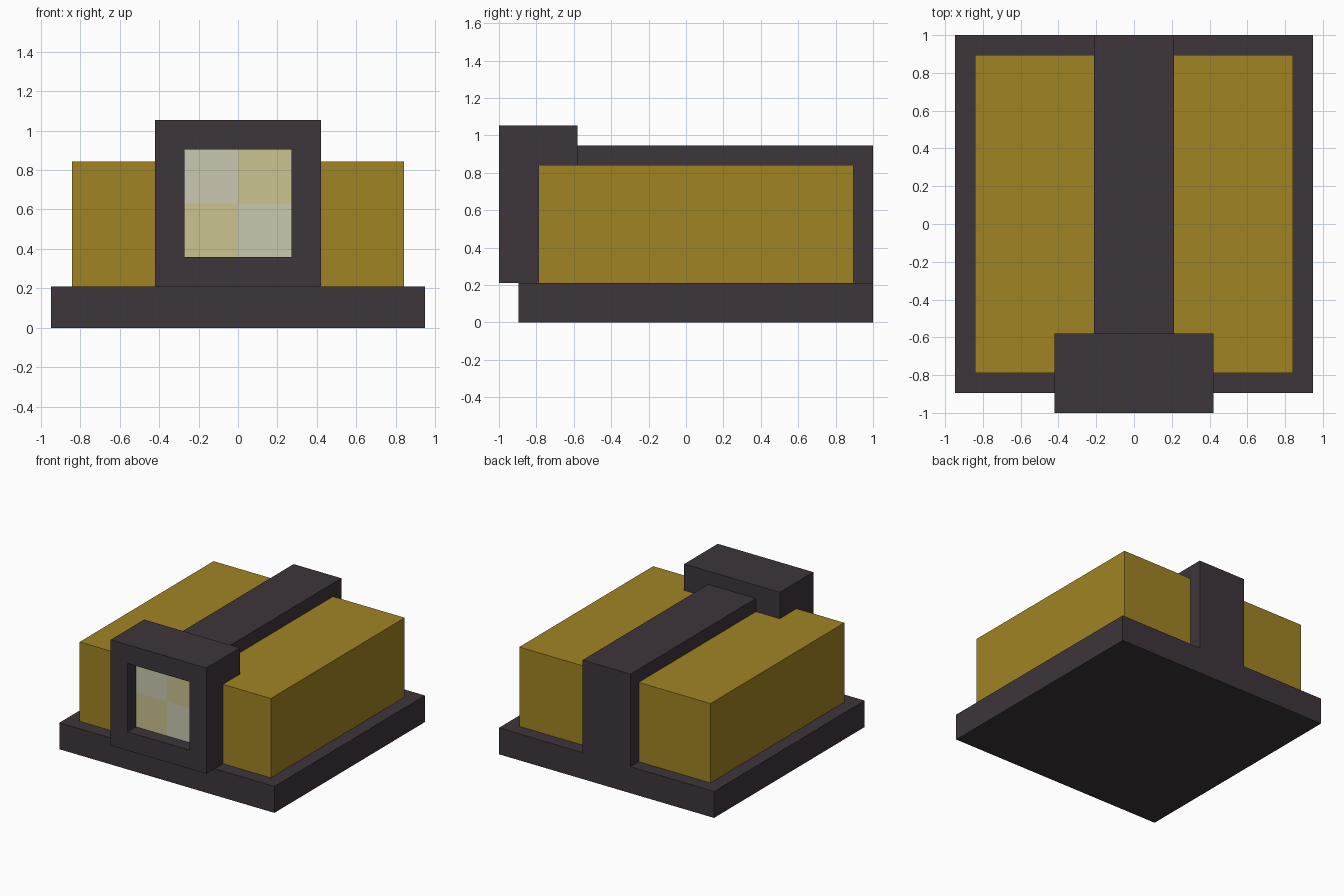
import bpy, bmesh

cube = bpy.data.objects.get("Cube")
if cube:
    bpy.data.objects.remove(cube, do_unlink=True)

U = 2 / 19  # block unit: the model is 19 units long


def material(name, rgb):
    lin = [((c / 255 + 0.055) / 1.055) ** 2.4 for c in rgb] + [1.0]
    m = bpy.data.materials.new(name)
    m.use_nodes = True
    m.diffuse_color = lin
    bsdf = next(n for n in m.node_tree.nodes if n.type == 'BSDF_PRINCIPLED')
    bsdf.inputs["Base Color"].default_value = lin
    bsdf.inputs["Roughness"].default_value = 0.8
    return m


dark = material("dark_charcoal", (61, 53, 59))
gold = material("dull_gold", (161, 132, 35))
pale_grey = material("pale_grey", (202, 200, 177))
pale_yellow = material("pale_yellow", (202, 196, 144))


def box(name, lo, hi, mats, shape=None):
    """Box between two corners given in block units."""
    bm = bmesh.new()
    bmesh.ops.create_cube(bm, size=1)
    for v in bm.verts:
        v.co = [U * (b if c > 0 else a) for c, a, b in zip(v.co, lo, hi)]
    if shape:
        shape(bm)
    me = bpy.data.meshes.new(name)
    bm.to_mesh(me)
    bm.free()
    for m in mats:
        me.materials.append(m)
    ob = bpy.data.objects.new(name, me)
    bpy.context.collection.objects.link(ob)
    return ob


def recessed_window(bm):
    """Sink a square window into the front face, with a 2 x 2 checker pane."""
    front = min(bm.faces, key=lambda f: f.calc_center_median().y)
    bmesh.ops.inset_region(bm, faces=[front], thickness=2 * U)
    pane = bmesh.ops.extrude_discrete_faces(bm, faces=[front])["faces"][0]
    bmesh.ops.translate(bm, verts=pane.verts, vec=(0, U, 0))
    bmesh.ops.subdivide_edges(bm, edges=pane.edges[:], cuts=1, use_grid_fill=True)
    mid = 6 * U
    for f in bm.faces:
        c = f.calc_center_median()
        if f.normal.y < -0.9 and abs(c.y + 8.5 * U) < 0.01:
            f.material_index = 1 if (c.x < 0) == (c.z > mid) else 2


# Base slab
box("base", (-9, -8.5, 0), (9, 9.5, 2), [dark])

# Main body block
box("body", (-8, -7.5, 2), (8, 8.5, 8), [gold])

# Strap running over the top and down the back
box("top_strap", (-2, -5.5, 8), (2, 9.5, 9), [dark])
box("back_strap", (-2, 8.5, 2), (2, 9.5, 8), [dark])

# Front housing with its recessed window
box("front_housing", (-4, -9.5, 2), (4, -5.5, 10),
    [dark, pale_grey, pale_yellow], recessed_window)
